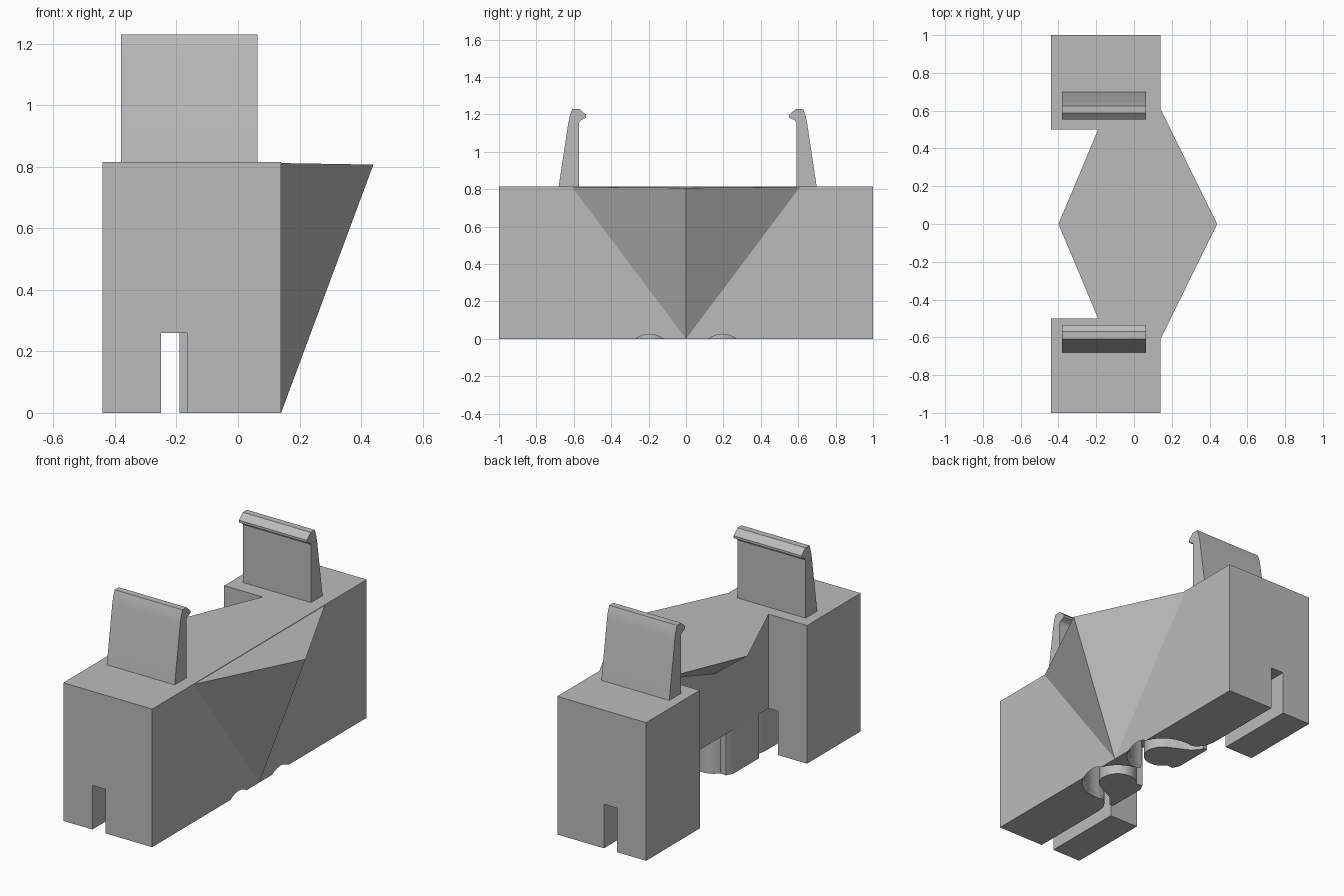
import bpy, bmesh, math
from mathutils import Vector

if "Cube" in bpy.data.objects:
    bpy.data.objects.remove(bpy.data.objects["Cube"], do_unlink=True)

grey = bpy.data.materials.new("plain_grey")
grey.use_nodes = True
COLOUR = (0.5, 0.5, 0.5, 1)
grey.diffuse_color = COLOUR
grey.node_tree.nodes["Principled BSDF"].inputs["Base Color"].default_value = COLOUR

TOP, SLOT_TOP = 0.815, 0.26
FRONT_X, WALL_X, BACK_X = 0.14, -0.19, -0.44


def finish(bm, name):
    bmesh.ops.recalc_face_normals(bm, faces=bm.faces)
    mesh = bpy.data.meshes.new(name)
    bm.to_mesh(mesh)
    bm.free()
    mesh.materials.append(grey)
    obj = bpy.data.objects.new(name, mesh)
    bpy.context.collection.objects.link(obj)
    return obj


def prism(name, points, low, high, axis="z"):
    """Extrude a plan outline along z, or a (y, z) outline along x."""
    bm = bmesh.new()
    place = (lambda a, b: (a, b, low)) if axis == "z" else (lambda a, b: (low, a, b))
    face = bm.faces.new([bm.verts.new(place(a, b)) for a, b in points])
    out = bmesh.ops.extrude_face_region(bm, geom=[face])
    shift = Vector((0, 0, high - low)) if axis == "z" else Vector((high - low, 0, 0))
    bmesh.ops.translate(bm, vec=shift, verts=[g for g in out["geom"] if isinstance(g, bmesh.types.BMVert)])
    return finish(bm, name)


def hull(name, points):
    bm = bmesh.new()
    bmesh.ops.convex_hull(bm, input=[bm.verts.new(p) for p in points])
    return finish(bm, name)


def select(obj):
    bpy.ops.object.select_all(action="DESELECT")
    obj.select_set(True)
    bpy.context.view_layer.objects.active = obj


def smooth(obj, degrees=30):
    select(obj)
    bpy.ops.object.shade_smooth_by_angle(angle=math.radians(degrees))


def cut(obj, cutter):
    mod = obj.modifiers.new("cut", "BOOLEAN")
    mod.operation, mod.solver, mod.object = "DIFFERENCE", "EXACT", cutter
    select(obj)
    bpy.ops.object.modifier_apply(modifier=mod.name)
    bpy.data.objects.remove(cutter, do_unlink=True)


def arc(cx, cy, r, start, end, steps=20):
    angles = [math.radians(start + (end - start) * i / steps) for i in range(steps + 1)]
    return [(cx + r * math.cos(a), cy + r * math.sin(a)) for a in angles]


def mirrored(points, side):
    return [(x, y * side) for x, y in points]


# Main block with a wide notch in its back
body = prism("body", [(BACK_X, -1), (FRONT_X, -1), (FRONT_X, 1), (BACK_X, 1),
                      (BACK_X, 0.5), (WALL_X, 0.5), (WALL_X, -0.5), (BACK_X, -0.5)], 0, TOP)

# Cable channel: straight slot in each post, then a loop round each peg
PEG_X, PEG_Y = -0.045, 0.195
channel = ([(-0.25, 0.5), (-0.165, 0.5), (-0.155, 0.45), (-0.13, 0.41), (-0.095, 0.385)]
           + arc(PEG_X, PEG_Y, 0.185, 95, -90) + [(PEG_X, -0.01), (-0.25, -0.01)])
slot = [(-0.25, 0.49), (-0.165, 0.49), (-0.165, 1.1), (-0.25, 1.1)]
peg = ([(WALL_X, 0.41), (WALL_X, 0.17), (-0.17, 0.13)]
       + arc(PEG_X, PEG_Y, 0.105, 215, 425) + [(-0.06, 0.32), (-0.12, 0.35), (-0.155, 0.385), (-0.165, 0.41)])

for side, label in ((1, "rear"), (-1, "front")):
    cut(body, prism("channel_cutter", mirrored(channel, side), -0.05, SLOT_TOP))
    cut(body, prism("slot_cutter", mirrored(slot, side), -0.05, SLOT_TOP))
    # Flared mouth that just breaks through the long face
    bm = bmesh.new()
    bmesh.ops.create_cone(bm, cap_ends=True, segments=40, radius1=0.215, radius2=0.185, depth=0.05)
    bmesh.ops.translate(bm, vec=(PEG_X, PEG_Y * side, 0), verts=bm.verts)
    cut(body, finish(bm, "flare_cutter"))
    smooth(prism(label + "_peg", mirrored(peg, side), 0, SLOT_TOP + 0.01))
smooth(body, 25)

# Pointed overhangs on the two long sides
hull("long_wedge", [(FRONT_X, -0.61, 0.812), (FRONT_X, 0.61, 0.812), (0.44, 0, 0.807), (FRONT_X, 0, 0)])
hull("short_wedge", [(WALL_X, -0.5, TOP), (WALL_X, 0.5, TOP), (-0.4, 0, TOP), (WALL_X, 0, 0.655)])

# Hooked snap tabs on top of the posts
tab = [(0.70, TOP - 0.01), (0.648, 1.15), (0.64, 1.19), (0.626, 1.23), (0.588, 1.23),
       (0.552, 1.197), (0.552, 1.183), (0.582, 1.168), (0.59, 1.155), (0.59, TOP - 0.01)]
smooth(prism("rear_tab", tab, -0.38, 0.063, "x"), 20)
smooth(prism("front_tab", [(0.018 - y, z) for y, z in tab], -0.38, 0.063, "x"), 20)
